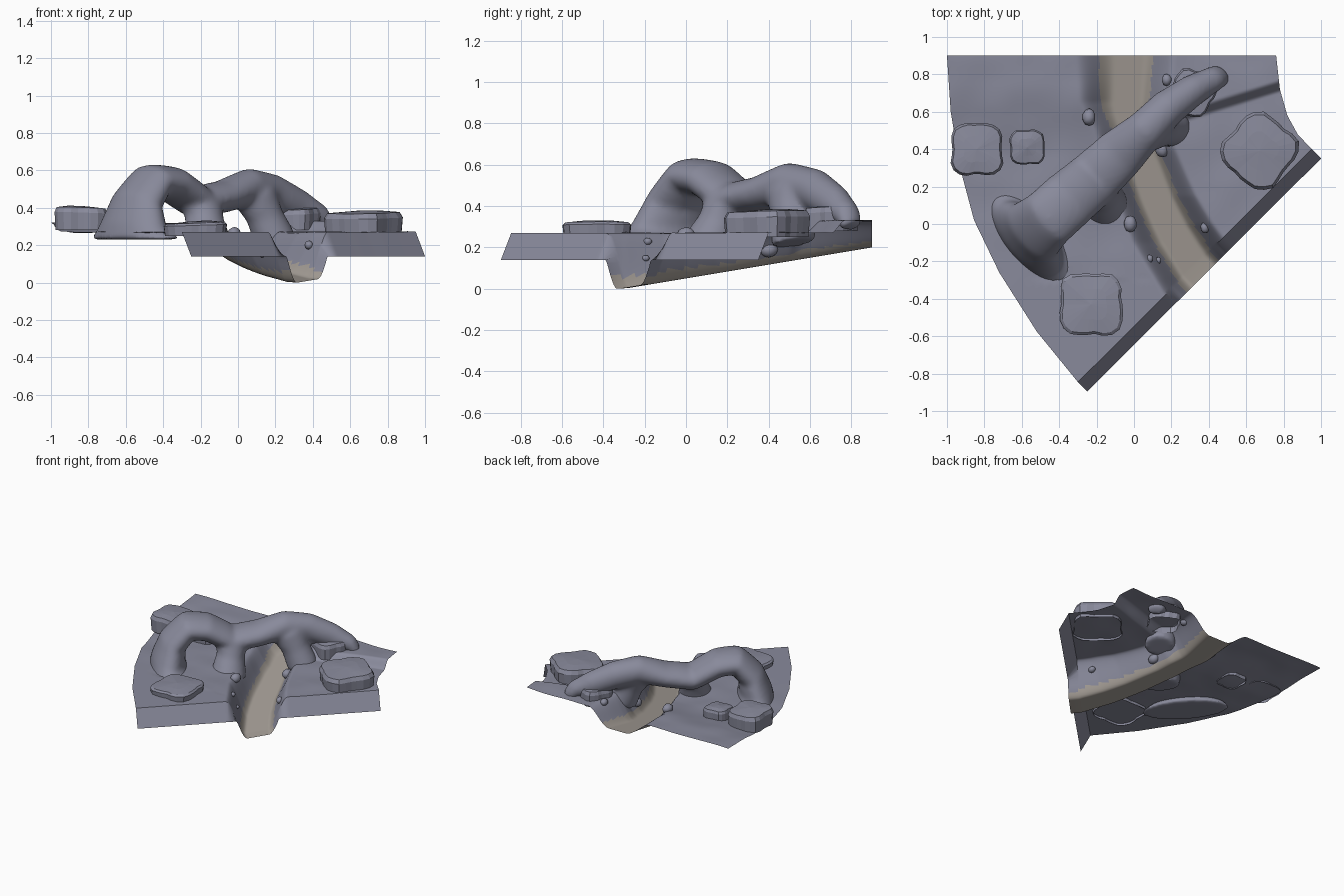
import bpy, bmesh, math, random
from mathutils import Vector, noise

if "Cube" in bpy.data.objects:
    bpy.data.objects.remove(bpy.data.objects["Cube"])

random.seed(4)


def material(name, col):
    m = bpy.data.materials.new(name)
    m.diffuse_color = (*col, 1)
    m.use_nodes = True
    m.node_tree.nodes["Principled BSDF"].inputs["Base Color"].default_value = m.diffuse_color
    return m


STONE = material("stone", (0.25, 0.255, 0.33))
SAND = material("sand", (0.38, 0.345, 0.31))


def finish(name, bm, mats=(STONE,), angle=None):
    bmesh.ops.recalc_face_normals(bm, faces=bm.faces)
    me = bpy.data.meshes.new(name)
    bm.to_mesh(me)
    bm.free()
    ob = bpy.data.objects.new(name, me)
    bpy.context.collection.objects.link(ob)
    for m in mats:
        me.materials.append(m)
    if angle:
        bpy.ops.object.select_all(action='DESELECT')
        ob.select_set(True)
        bpy.context.view_layer.objects.active = ob
        bpy.ops.object.shade_smooth_by_angle(angle=math.radians(angle))
    return ob


def interp(table, t):
    """Piecewise linear lookup in [(t, value), ...]."""
    if t <= table[0][0]:
        return table[0][1]
    for (a, p), (b, q) in zip(table, table[1:]):
        if t <= b:
            return p + (q - p) * (t - a) / (b - a)
    return table[-1][1]


def smooth(a, b, t):
    t = min(1, max(0, (t - a) / (b - a)))
    return t * t * (3 - 2 * t)


def along(points, t):
    n = len(points) - 1
    return interp([(i / n, Vector(p)) for i, p in enumerate(points)], t)


# river bank lines: x as a function of y
BANK_L = [(-0.43, 0.17), (-0.25, 0.06), (-0.1, -0.03), (0.1, -0.10), (0.3, -0.16),
          (0.5, -0.23), (0.65, -0.31), (0.9, -0.33)]
BANK_R = [(-0.43, 0.72), (-0.13, 0.54), (0.0, 0.44), (0.15, 0.35), (0.4, 0.24),
          (0.6, 0.20), (0.9, 0.24)]


def across(x, y):
    a, b = interp(BANK_L, y), interp(BANK_R, y)
    return (x - a) / (b - a)


def height(x, y):
    t = across(x, y)
    if t < 0.5:
        bank = 0.27 + 0.045 * smooth(0.35, 0.75, y)
        k = 1 - smooth(0.03, 0.34 + 0.06 * smooth(0.2, 0.8, y), t)
    else:
        bank = 0.27 + 0.06 * smooth(-0.03, 0.04, y - (0.49 + 0.31 * x))
        k = smooth(0.66, 0.98, t)
    floor = max(0, 0.2 * (y + 0.30) / 1.2)
    wob = 0.008 * noise.noise((x * 5, y * 5, 0)) * (k if y > -0.3 else 0)
    return floor + (bank - floor) * k + wob


# terrain with river channel and front skirt
LEFT = [(-0.30, -0.845), (-0.52, -0.575), (-0.72, -0.26), (-0.855, 0.02), (-0.93, 0.3),
        (-0.98, 0.6), (-1.0, 0.9)]
RIGHT = [(0.95, 0.40), (0.875, 0.48), (0.82, 0.58), (0.78, 0.72), (0.76, 0.9)]
NU, NV = 160, 90
bm = bmesh.new()
rows = []
for j in range(NV + 1):
    l, r = along(LEFT, j / NV), along(RIGHT, j / NV)
    pts = [l.lerp(r, i / NU) for i in range(NU + 1)]
    rows.append([bm.verts.new((p.x, p.y, height(p.x, p.y))) for p in pts])
skirt = [bm.verts.new((v.co.x + 0.05, v.co.y - 0.05, min(v.co.z, 0.14))) for v in rows[0]]
low = min(v.co.z for v in skirt)
for v in skirt:
    if v.co.z < 0.13:
        v.co.z = max(0, v.co.z - low)
rows.insert(0, skirt)
for a, b in zip(rows, rows[1:]):
    for i in range(NU):
        f = bm.faces.new((a[i], a[i + 1], b[i + 1], b[i]))
        c = f.calc_center_median()
        f.material_index = int(0.25 < across(c.x, c.y) < 0.76)
finish("terrain", bm, (STONE, SAND), 40)

# natural rock arch: fixed sideways axis, elliptical sections, fused by remeshing
SIDE = Vector((0.65, -0.76, 0)).normalized()


def tube(bm, stations, seg=24):
    """stations: (x, y, z, half width, half thickness)"""
    n = (len(stations) - 1) * 5
    table = [(i * 5, Vector(s)) for i, s in enumerate(stations)]
    data = [interp(table, i) for i in range(n + 1)]
    rings = []
    for i, d in enumerate(data):
        c = Vector(d[:3])
        tan = Vector(data[min(i + 2, n)][:3]) - Vector(data[max(i - 2, 0)][:3])
        up = tan.cross(SIDE).normalized()
        rings.append([bm.verts.new(c + SIDE * d[3] * math.cos(a) + up * d[4] * math.sin(a))
                      for a in (2 * math.pi * k / seg for k in range(seg))])
    for a, b in zip(rings, rings[1:]):
        for k in range(seg):
            bm.faces.new((a[k], a[(k + 1) % seg], b[(k + 1) % seg], b[k]))
    bm.faces.new(rings[0][::-1])
    bm.faces.new(rings[-1])


bm = bmesh.new()
# main span from the flared foot to the far tip
tube(bm, [(-0.55, -0.08, 0.23, 0.33, 0.14), (-0.56, -0.07, 0.30, 0.24, 0.12),
          (-0.54, -0.04, 0.43, 0.18, 0.10), (-0.46, 0.03, 0.545, 0.16, 0.09),
          (-0.36, 0.12, 0.53, 0.16, 0.09), (-0.22, 0.24, 0.43, 0.15, 0.085),
          (-0.08, 0.37, 0.46, 0.14, 0.085), (0.06, 0.50, 0.51, 0.11, 0.10),
          (0.18, 0.62, 0.48, 0.10, 0.10), (0.32, 0.72, 0.41, 0.085, 0.09),
          (0.43, 0.78, 0.36, 0.07, 0.06), (0.47, 0.80, 0.30, 0.06, 0.04)])
# legs on the left and right river banks
tube(bm, [(-0.22, 0.23, 0.45, 0.14, 0.13), (-0.18, 0.17, 0.35, 0.11, 0.10),
          (-0.16, 0.12, 0.25, 0.13, 0.12), (-0.16, 0.11, 0.21, 0.14, 0.13)])
tube(bm, [(0.08, 0.50, 0.48, 0.11, 0.13), (0.14, 0.51, 0.36, 0.10, 0.10),
          (0.19, 0.52, 0.25, 0.11, 0.11), (0.20, 0.52, 0.22, 0.11, 0.11)])
arch = finish("rock_arch", bm)
rm = arch.modifiers.new("fuse", 'REMESH')
rm.mode = 'VOXEL'
rm.voxel_size = 0.014
rm.use_smooth_shade = True
sm = arch.modifiers.new("soften", 'SMOOTH')
sm.factor, sm.iterations = 0.5, 15


# flat-topped stone slabs with wavy outlines
def slab(name, x, y, r, z0, z1, turn=0.8, seg=26):
    bm = bmesh.new()
    rad = [r * (1 + 0.10 * math.cos(4 * (2 * math.pi * k / seg - turn))
                + random.uniform(-0.035, 0.035)) for k in range(seg)]
    rings = []
    tilt = random.uniform(0, 6.28)
    for s, z in ((0.96, z0), (1.0, z0 + (z1 - z0) * 0.7), (0.92, z1 - 0.012), (0.5, z1 - 0.005)):
        ring = []
        for k in range(seg):
            a = 2 * math.pi * k / seg
            dz = 0.006 * math.cos(a - tilt) if z > z0 else 0
            ring.append(bm.verts.new((x + rad[k] * s * math.cos(a),
                                      y + rad[k] * s * math.sin(a), z + dz)))
        rings.append(ring)
    for a, b in zip(rings, rings[1:]):
        for k in range(seg):
            bm.faces.new((a[k], a[(k + 1) % seg], b[(k + 1) % seg], b[k]))
    top = bm.verts.new((x, y, z1))
    for k in range(seg):
        bm.faces.new((rings[-1][k], rings[-1][(k + 1) % seg], top))
    finish(name, bm)


slab("slab_far_left", -0.84, 0.40, 0.15, 0.28, 0.41)
slab("slab_left", -0.57, 0.41, 0.10, 0.26, 0.36)
slab("slab_front", -0.23, -0.43, 0.18, 0.25, 0.33)
slab("slab_right", 0.67, 0.39, 0.195, 0.25, 0.385, 0.1)
slab("slab_back", 0.31, 0.70, 0.125, 0.28, 0.405, 0.3)

# pebbles along the banks
for i, (x, y, r) in enumerate([(-0.24, 0.57, 0.045), (0.175, 0.77, 0.033), (0.15, 0.40, 0.045),
                               (-0.02, 0.0, 0.045), (0.085, -0.185, 0.022),
                               (0.13, -0.195, 0.018), (0.38, -0.02, 0.03)]):
    bm = bmesh.new()
    bmesh.ops.create_icosphere(bm, subdivisions=2, radius=r)
    for v in bm.verts:
        v.co *= 1 + 0.12 * noise.noise(v.co * 30 + Vector((i, 0, 0)))
        v.co = Vector((v.co.x * 0.8 + x, v.co.y + y, v.co.z * 0.8 + height(x, y) + r * 0.3))
    finish(f"pebble_{i + 1}", bm, angle=40)
